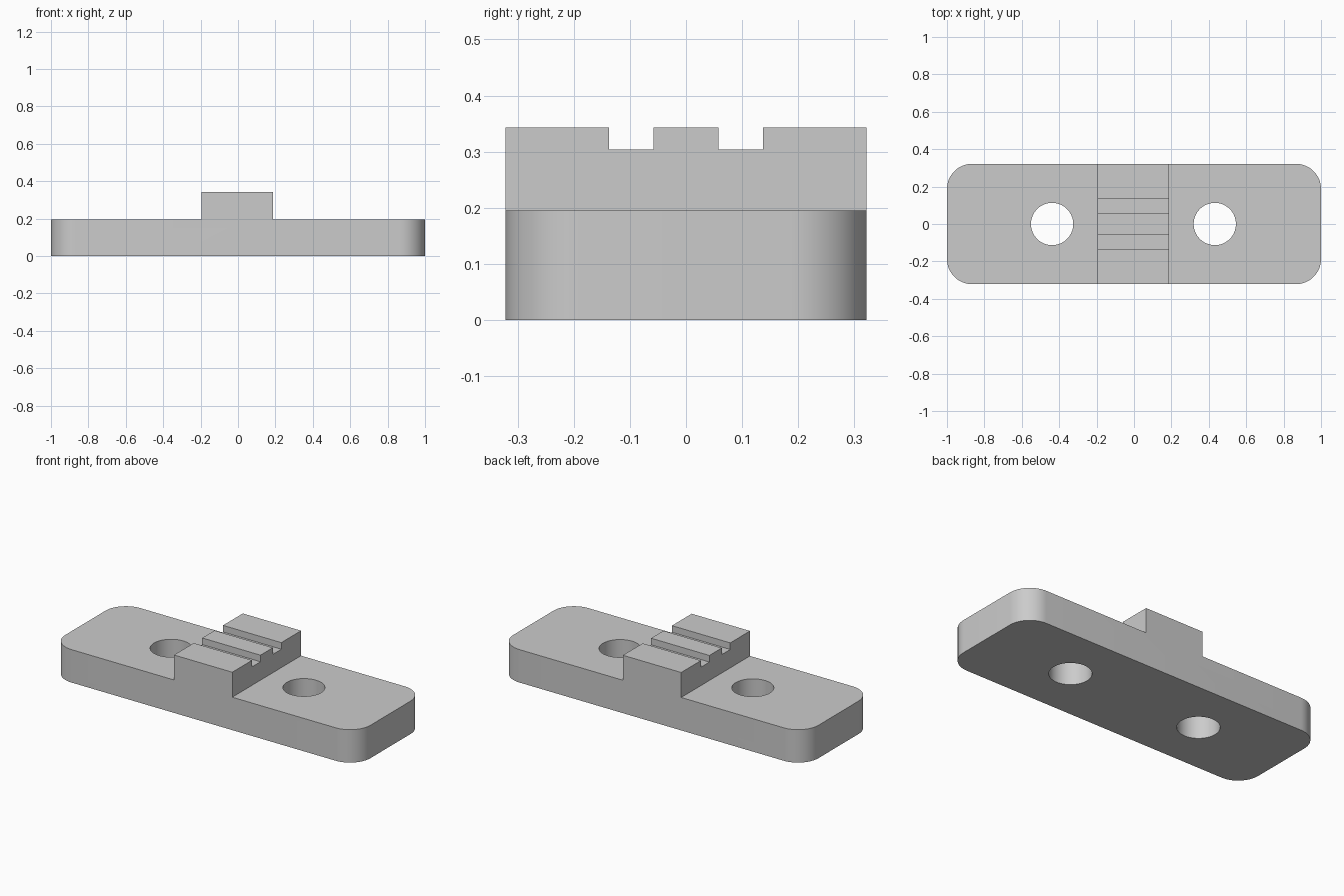
import bpy
import bmesh
from math import cos, sin, pi, radians
from mathutils import Vector

cube = bpy.data.objects.get("Cube")
if cube:
    bpy.data.objects.remove(cube, do_unlink=True)

HALF_DEPTH = 0.322
PLATE_TOP = 0.195
GROOVE_Z = 0.304
RIDGE_TOP = 0.343

grey = bpy.data.materials.new("light grey")
grey.use_nodes = True
grey.diffuse_color = (0.6, 0.6, 0.6, 1)
grey.node_tree.nodes["Principled BSDF"].inputs["Base Color"].default_value = (0.6, 0.6, 0.6, 1)


def prism(name, outline, direction):
    """Extrude a closed outline of 3D points along a direction."""
    bm = bmesh.new()
    face = bm.faces.new([bm.verts.new(p) for p in outline])
    extruded = bmesh.ops.extrude_face_region(bm, geom=[face], use_keep_orig=True)["geom"]
    moved = [v for v in extruded if isinstance(v, bmesh.types.BMVert)]
    bmesh.ops.translate(bm, verts=moved, vec=Vector(direction))
    bmesh.ops.recalc_face_normals(bm, faces=bm.faces[:])
    mesh = bpy.data.meshes.new(name)
    bm.to_mesh(mesh)
    bm.free()
    mesh.materials.append(grey)
    obj = bpy.data.objects.new(name, mesh)
    bpy.context.collection.objects.link(obj)
    return obj


def arc(cx, cy, z, radius, start, sweep, steps):
    return [(cx + radius * cos(start + sweep * i / steps),
             cy + radius * sin(start + sweep * i / steps), z) for i in range(steps)]


def combine(target, tool, operation):
    """Apply a boolean and remove the tool object."""
    mod = target.modifiers.new(operation.title(), 'BOOLEAN')
    mod.operation = operation
    mod.solver = 'EXACT'
    mod.object = tool
    bpy.context.view_layer.objects.active = target
    bpy.ops.object.modifier_apply(modifier=mod.name)
    bpy.data.objects.remove(tool, do_unlink=True)


# Base plate with rounded corners
corner = 0.135
cx, cy = 1 - corner, HALF_DEPTH - corner
outline = []
for k, (sx, sy) in enumerate([(1, 1), (-1, 1), (-1, -1), (1, -1)]):
    outline += arc(sx * cx, sy * cy, 0, corner, k * pi / 2, pi / 2, 16)
    end = (k + 1) * pi / 2
    outline.append((sx * cx + corner * cos(end), sy * cy + corner * sin(end), 0))
plate = prism("grooved_mounting_plate", outline, (0, 0, PLATE_TOP))

# Two through holes
for x in (-0.438, 0.432):
    hole = prism("hole_cutter", arc(x, 0, -0.1, 0.113, 0, 2 * pi, 64), (0, 0, 0.5))
    hole.hide_render = True
    combine(plate, hole, 'DIFFERENCE')

# Raised cross ridge with two grooves, from a symmetric side profile
half = [(HALF_DEPTH, PLATE_TOP), (HALF_DEPTH, RIDGE_TOP), (0.137, RIDGE_TOP),
        (0.137, GROOVE_Z), (0.058, GROOVE_Z), (0.058, RIDGE_TOP)]
profile = half + [(-y, z) for y, z in reversed(half)]
ridge = prism("grooved_ridge", [(-0.194, y, z) for y, z in profile], (0.382, 0, 0))
combine(plate, ridge, 'UNION')

# Smooth the curved walls and keep the edges crisp
bpy.ops.object.select_all(action='DESELECT')
plate.select_set(True)
bpy.context.view_layer.objects.active = plate
bpy.ops.object.shade_smooth_by_angle(angle=radians(30))
